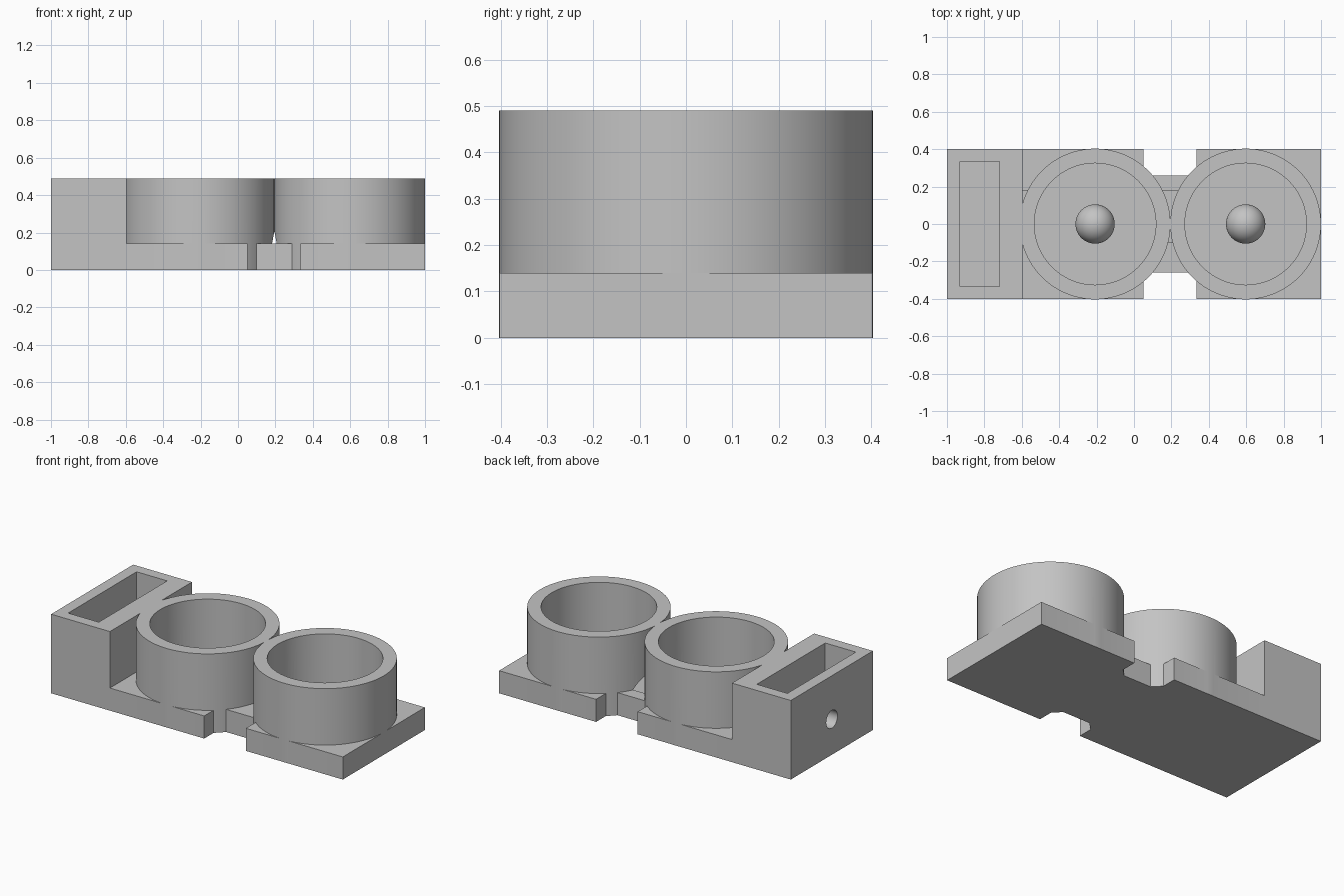
import bpy
import math
from mathutils import Vector

if "Cube" in bpy.data.objects:
    bpy.data.objects.remove(bpy.data.objects["Cube"], do_unlink=True)

grey = bpy.data.materials.new("light_grey")
grey.use_nodes = True
grey.diffuse_color = (0.55, 0.55, 0.55, 1)
grey.node_tree.nodes["Principled BSDF"].inputs["Base Color"].default_value = (0.55, 0.55, 0.55, 1)

HEIGHT, PLATE, FLOOR = 0.49, 0.14, 0.08
HALF = 0.402
CUP_X = (-0.208, 0.597)
CUP_R, BORE_R = 0.403, 0.325


def finish(name):
    obj = bpy.context.object
    obj.name = name
    obj.data.materials.append(grey)
    return obj


def box(name, low, high):
    low, high = Vector(low), Vector(high)
    bpy.ops.mesh.primitive_cube_add(size=1, location=(low + high) / 2)
    obj = finish(name)
    obj.scale = high - low
    bpy.ops.object.transform_apply(location=False, rotation=False, scale=True)
    return obj


def upright(name, x, radius, bottom, top):
    bpy.ops.mesh.primitive_cylinder_add(vertices=96, radius=radius, depth=top - bottom,
                                        location=(x, 0, (top + bottom) / 2))
    return finish(name)


def tunnel(name, x0, x1, y, z, radius):
    bpy.ops.mesh.primitive_cylinder_add(vertices=48, radius=radius, depth=x1 - x0,
                                        location=((x0 + x1) / 2, y, z),
                                        rotation=(0, math.pi / 2, 0))
    return finish(name)


def combine(target, tool, operation):
    """Apply a boolean and discard the tool."""
    tool.hide_render = True
    mod = target.modifiers.new(operation.lower(), "BOOLEAN")
    mod.operation, mod.solver, mod.object = operation, "EXACT", tool
    bpy.context.view_layer.objects.active = target
    bpy.ops.object.modifier_apply(modifier=mod.name)
    bpy.data.objects.remove(tool, do_unlink=True)


# Base plates, narrow bridge, tall end block and cup walls
body = box("cup_holder_body", (-1, -HALF, 0), (0.05, HALF, PLATE))
combine(body, box("end_block", (-1, -HALF, 0), (-0.597, HALF, HEIGHT)), "UNION")
combine(body, box("right_plate", (0.335, -HALF, 0), (1, HALF, PLATE)), "UNION")
combine(body, box("bridge", (-0.1, -0.26, 0), (0.5, 0.26, PLATE)), "UNION")
for x in CUP_X:
    combine(body, upright("cup_wall", x, CUP_R, 0, HEIGHT), "UNION")

# Cup bores, end pocket and cable hole
for x in CUP_X:
    combine(body, upright("cup_bore", x, BORE_R, FLOOR, HEIGHT + 0.1), "DIFFERENCE")
combine(body, box("pocket", (-0.93, -0.335, FLOOR), (-0.72, 0.335, HEIGHT + 0.1)), "DIFFERENCE")
combine(body, tunnel("cable_hole", -1.1, -0.8, 0, 0.22, 0.055), "DIFFERENCE")

# Arched wire channel linking the pocket and both cups
channel = tunnel("wire_channel", -0.8, 0.5, 0.04, 0.0575, 0.1625)
combine(channel, box("channel_trim", (-2, -1, -1), (2, 1, FLOOR)), "DIFFERENCE")
combine(body, channel, "DIFFERENCE")

bpy.ops.object.select_all(action="DESELECT")
body.select_set(True)
bpy.context.view_layer.objects.active = body
bpy.ops.object.shade_smooth_by_angle(angle=math.radians(30))

# Round bulb in the middle of each cup
for x, side in zip(CUP_X, ("right", "left")):
    bpy.ops.mesh.primitive_uv_sphere_add(segments=48, ring_count=24, radius=0.105,
                                         location=(x, 0, PLATE))
    finish(side + "_bulb")
    bpy.ops.object.shade_smooth()
